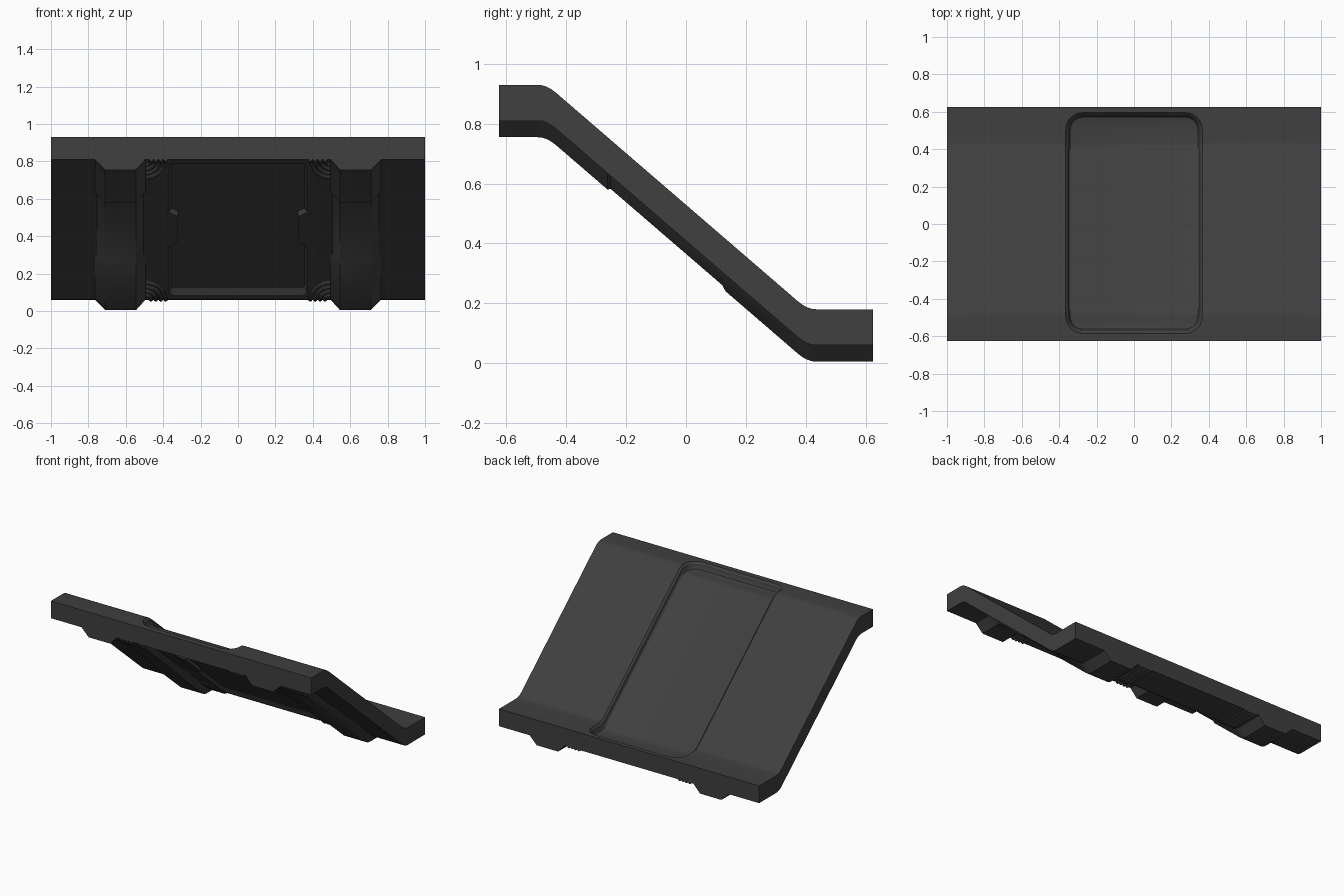
import bpy, bmesh, math

if "Cube" in bpy.data.objects:
    bpy.data.objects.remove(bpy.data.objects["Cube"])

Y0, Y1, H = -0.465, 0.405, 0.03        # bend positions and bend rounding
M = 0.75 / (Y1 - Y0)                   # slope
mat = bpy.data.materials.new("dark_grey")
mat.diffuse_color = (0.05, 0.05, 0.05, 1)
mat.use_nodes = True
mat.node_tree.nodes["Principled BSDF"].inputs["Base Color"].default_value = mat.diffuse_color


def height(y):
    """Top surface height along y: flat, rounded bend, slope, rounded bend, flat."""
    def ramp(c):
        if y <= c - H:
            return 0
        if y >= c + H:
            return y - c
        return (y - c + H) ** 2 / (4 * H)
    return 0.93 - M * (ramp(Y0) - ramp(Y1))


def loft(rings):
    """Closed solid through equal-length rings of points."""
    bm = bmesh.new()
    vs = [[bm.verts.new(p) for p in r] for r in rings]
    n = len(rings[0])
    for a, b in zip(vs, vs[1:]):
        for i in range(n):
            j = (i + 1) % n
            bm.faces.new((a[i], a[j], b[j], b[i]))
    bm.faces.new(vs[0][::-1])
    bm.faces.new(vs[-1])
    bmesh.ops.recalc_face_normals(bm, faces=bm.faces)
    return bm


def obj(name, bm):
    me = bpy.data.meshes.new(name)
    bm.to_mesh(me)
    bm.free()
    me.materials.append(mat)
    o = bpy.data.objects.new(name, me)
    bpy.context.collection.objects.link(o)
    return o


def bend(bm):
    """Slice a flat part at the bends, then drop it onto the sloped path."""
    for c in (Y0, Y1):
        for k in range(5):
            bmesh.ops.bisect_plane(bm, geom=bm.verts[:] + bm.edges[:] + bm.faces[:],
                                   plane_co=(0, c - H + k * H / 2, 0), plane_no=(0, 1, 0))
    for v in bm.verts:
        v.co.z += height(v.co.y)
    return bm


def mirrored(bm):
    geo = bmesh.ops.duplicate(bm, geom=bm.verts[:] + bm.edges[:] + bm.faces[:])["geom"]
    for g in geo:
        if isinstance(g, bmesh.types.BMVert):
            g.co.x *= -1
    bmesh.ops.reverse_faces(bm, faces=[g for g in geo if isinstance(g, bmesh.types.BMFace)])
    return bm


def round_rect(x, ya, yb, r, z, inset, seg=6):
    pts = []
    for q, (cx, cy) in enumerate(((x - r, yb - r), (r - x, yb - r), (r - x, ya + r), (x - r, ya + r))):
        for k in range(seg + 1):
            a = math.pi / 2 * (q + k / seg)
            pts.append((cx + (r - inset) * math.cos(a), cy + (r - inset) * math.sin(a), z))
    return pts


def box_ring(x, y, z):
    return [(-x, -y, z), (x, -y, z), (x, y, z), (-x, y, z)]


# Slab with a soft-edged recess on top and a shallow one underneath
slab = obj("ramp_slab", loft([box_ring(1, 0.625, -0.12), box_ring(1, 0.625, 0)]))
top_steps = ((0.05, -0.008), (0, 0), (-0.007, 0.005), (-0.014, 0.013), (-0.036, 0.018),
             (-0.044, 0.024), (-0.048, 0.036))
under_steps = ((-0.16, 0), (-0.12, 0), (-0.142 + 0.047, 0.015))
cutters = [
    obj("top_recess_cutter", loft([round_rect(0.365, -0.585, 0.595, 0.09, z, i) for z, i in top_steps])),
    obj("under_recess_cutter", loft([round_rect(0.37, -0.44, 0.375, 0.03, z, i) for z, i in under_steps])),
]
for c in cutters:
    c.hide_render = True
    m = slab.modifiers.new("cut", 'BOOLEAN')
    m.operation, m.solver, m.object = 'DIFFERENCE', 'EXACT', c
bm = bmesh.new()
bm.from_object(slab, bpy.context.evaluated_depsgraph_get())
slab.modifiers.clear()
bend(bm).to_mesh(slab.data)
bm.free()
for c in cutters:
    bpy.data.objects.remove(c)

# Underside ribs: trapezoid section, slimmer along the middle
stations = ((-0.625, 0), (-0.262, 0), (-0.252, 0.011), (0.122, 0.011), (0.132, 0), (0.625, 0))
ribs = obj("under_ribs", mirrored(bend(loft([
    [(0.485 + d, y, -0.11), (0.495 + d, y, -0.12), (0.545, y, -0.175 + d),
     (0.71, y, -0.175 + d), (0.765 - d, y, -0.12), (0.775 - d, y, -0.11)] for y, d in stations]))))

# Nested curved ridges beside each rib end
for s, name in ((-1, "front_ridges"), (1, "back_ridges")):
    for n, r in enumerate((0.03, 0.056, 0.082, 0.108)):
        cx, cy = 0.495, (Y0 if s < 0 else Y1)
        path = [(cx - r, s * 0.625, 1, 0)]
        for k in range(9):
            a = math.pi / 2 * k / 8
            path.append((cx - r * math.cos(a), cy - s * r * math.sin(a),
                         math.cos(a), s * math.sin(a)))
        rings = []
        for x, y, nx, ny in path:
            ring = []
            for w, z in ((-0.012, -0.115), (-0.009, -0.126), (0, -0.131), (0.009, -0.126), (0.012, -0.115)):
                ring.append((x + nx * w, y + ny * w, z))
            rings.append(ring)
        obj(f"{name}_{n}", mirrored(bend(loft(rings))))

# Small pads on the edges of the underside recess
pads = [[(0.32, -0.115, z), (0.385, -0.15, z), (0.385, 0.08, z), (0.32, 0.045, z)] for z in (-0.124, -0.09)]
obj("recess_pads", mirrored(bend(loft(pads))))

# Smooth the soft curves, keep hard edges
for o in bpy.context.collection.objects:
    o.select_set(True)
bpy.context.view_layer.objects.active = slab
bpy.ops.object.shade_smooth_by_angle(angle=math.radians(25))
